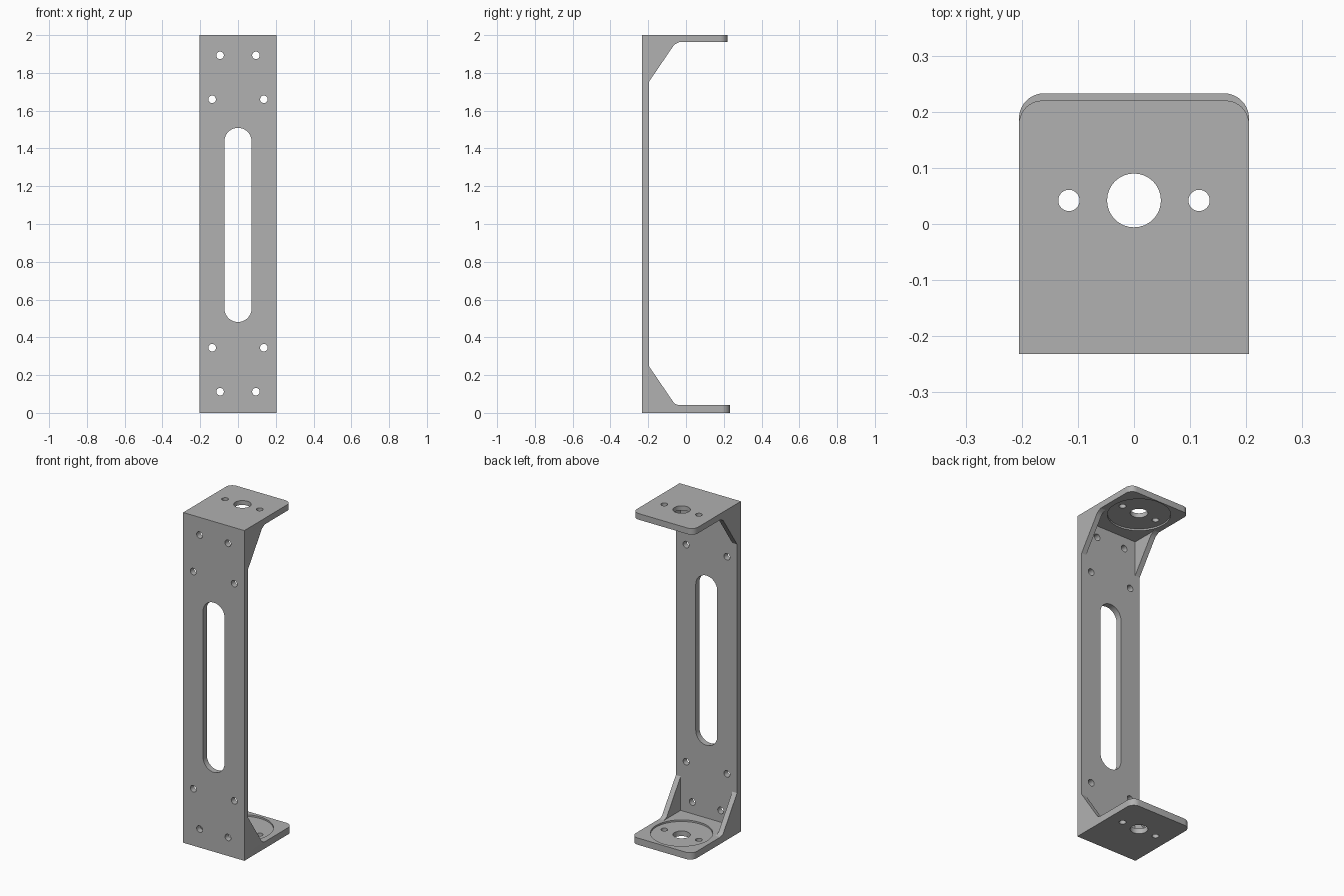
import bpy, bmesh
from math import sin, cos, pi
from mathutils import Vector

if "Cube" in bpy.data.objects:
    bpy.data.objects.remove(bpy.data.objects["Cube"])

grey = bpy.data.materials.new("bracket grey")
grey.use_nodes = True
colour = (0.44, 0.44, 0.44, 1)
grey.diffuse_color = colour
grey.node_tree.nodes["Principled BSDF"].inputs["Base Color"].default_value = colour

HALF_W, FRONT, PLATE_T = 0.205, -0.232, 0.036
INNER = FRONT + PLATE_T
HOLE_Y = 0.042
GUSSET_T = 0.032


def arc(cx, cy, r, start, end, steps):
    return [(cx + r * cos(start + (end - start) * i / steps),
             cy + r * sin(start + (end - start) * i / steps)) for i in range(steps + 1)]


def circle(cx, cy, r, steps=32):
    return arc(cx, cy, r, 0, 2 * pi, steps)[:-1]


def prism(name, outline, axis, low, high):
    """Extrude a flat outline along one axis; the outline fills the other two."""
    def place(a, b):
        return {"x": (low, a, b), "y": (a, low, b), "z": (a, b, low)}[axis]
    bm = bmesh.new()
    face = bm.faces.new([bm.verts.new(place(a, b)) for a, b in outline])
    new = bmesh.ops.extrude_face_region(bm, geom=[face])["geom"]
    shift = Vector([high - low if axis == k else 0 for k in "xyz"])
    bmesh.ops.translate(bm, vec=shift, verts=[v for v in new if isinstance(v, bmesh.types.BMVert)])
    bmesh.ops.recalc_face_normals(bm, faces=bm.faces)
    mesh = bpy.data.meshes.new(name)
    bm.to_mesh(mesh)
    bm.free()
    mesh.materials.append(grey)
    obj = bpy.data.objects.new(name, mesh)
    bpy.context.collection.objects.link(obj)
    return obj


def cut(obj, cutters):
    """Subtract the cutters from the part, then remove them."""
    for c in cutters:
        mod = obj.modifiers.new("cut", "BOOLEAN")
        mod.operation, mod.solver, mod.object = "DIFFERENCE", "EXACT", c
    bpy.context.view_layer.update()
    graph = bpy.context.evaluated_depsgraph_get()
    mesh = bpy.data.meshes.new_from_object(obj.evaluated_get(graph))
    obj.modifiers.clear()
    obj.data = mesh
    for c in cutters:
        bpy.data.objects.remove(c)


def smooth(obj):
    bpy.ops.object.select_all(action="DESELECT")
    obj.select_set(True)
    bpy.context.view_layer.objects.active = obj
    bpy.ops.object.shade_smooth_by_angle(angle=pi / 6)


# Upright plate with a long slot and mounting holes
plate = prism("upright_plate", [(-HALF_W, 0), (HALF_W, 0), (HALF_W, 2), (-HALF_W, 2)],
              "y", FRONT, INNER)
SLOT_R = 0.072
slot = arc(0, 1.437, SLOT_R, 0, pi, 20) + arc(0, 0.553, SLOT_R, pi, 2 * pi, 20)
cutters = [prism("cutter", slot, "y", FRONT - 0.1, INNER + 0.1)]
for x, z in [(0.095, 1.893), (0.137, 1.66), (0.137, 0.345), (0.095, 0.112)]:
    for side in (-1, 1):
        cutters.append(prism("cutter", circle(side * x, z, 0.02, 24), "y", FRONT - 0.1, INNER + 0.1))
cut(plate, cutters)
smooth(plate)


def end_parts(label, z_out, up, thick, back, corner):
    """Flange with holes and shallow round recess, plus its two side gussets."""
    z_in = z_out + up * thick
    cx, cy = HALF_W - corner, back - corner
    outline = [(-HALF_W, INNER), (HALF_W, INNER)]
    outline += arc(cx, cy, corner, 0, pi / 2, 10) + arc(-cx, cy, corner, pi / 2, pi, 10)
    flange = prism(label + "_flange", outline, "z", min(z_out, z_in), max(z_out, z_in))

    # Recess on the inner face, then the shaft hole and two screw holes
    ends = sorted((z_in - up * 0.01, z_in + up * 0.1))
    holes = [prism("cutter", circle(0, HOLE_Y, 0.171, 64), "z", *ends)]
    for x, r in [(0, 0.048), (-0.116, 0.019), (0.116, 0.019)]:
        holes.append(prism("cutter", circle(x, HOLE_Y, r), "z", z_out - 0.1, z_out + 0.1))
    cut(flange, holes)
    smooth(flange)

    # Gussets with a small blend where the slope meets the flange
    slope = [(INNER, thick), (INNER, 0.247), (-0.073, 0.066), (-0.064, 0.053),
             (-0.052, 0.045), (-0.035, thick)]
    profile = [(y, z_out + up * h) for y, h in slope]
    for side, x in (("right", -HALF_W), ("left", HALF_W - GUSSET_T)):
        smooth(prism(f"{label}_{side}_gusset", profile, "x", x, x + GUSSET_T))


end_parts("bottom", 0, 1, 0.041, 0.233, 0.045)
end_parts("top", 2, -1, 0.037, 0.22, 0.042)
